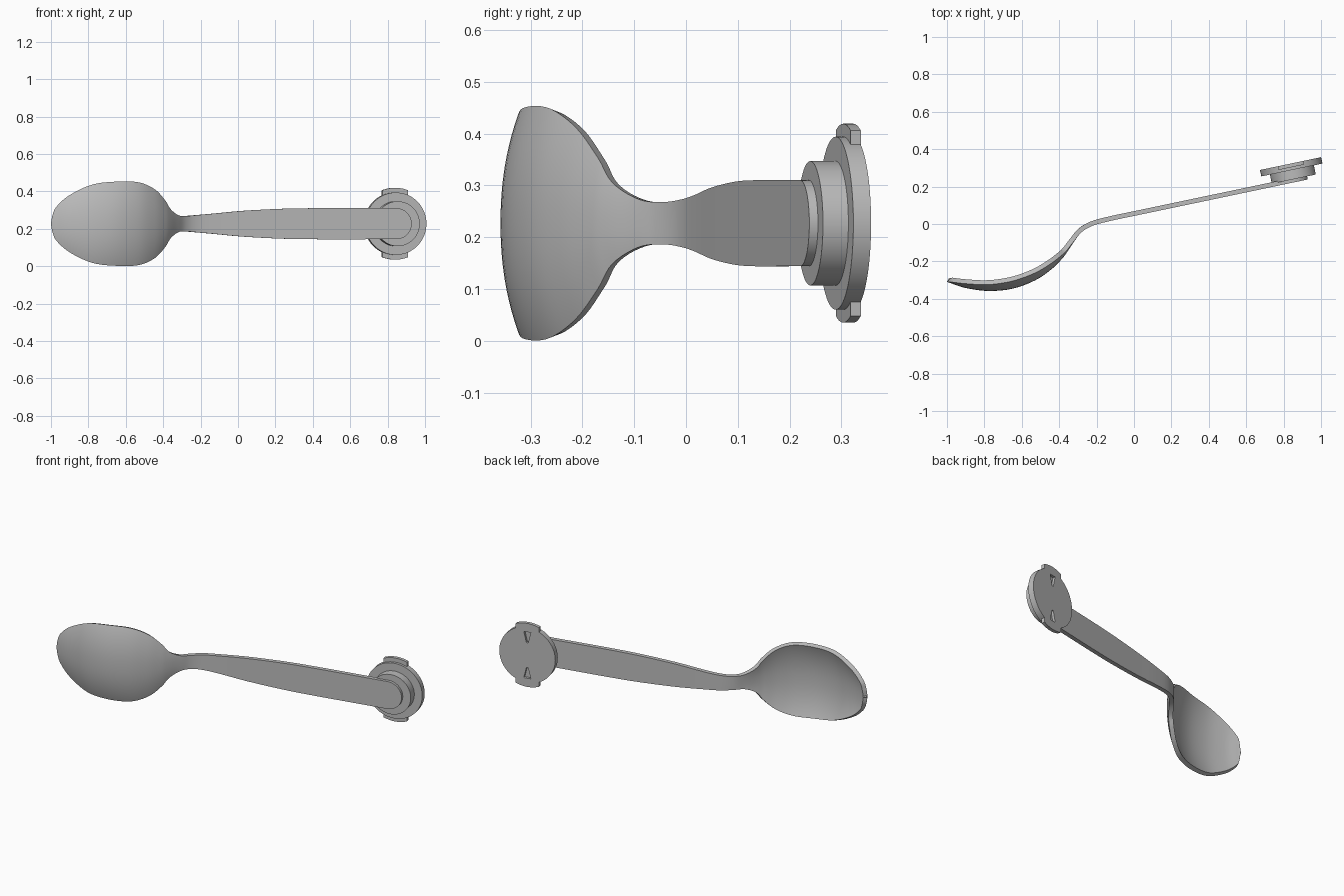
import bpy
import bmesh
import math
from mathutils import Matrix, Vector

cube = bpy.data.objects.get("Cube")
if cube:
    bpy.data.objects.remove(cube, do_unlink=True)

MID_Z = 0.227
SLOPE = math.atan(0.21)      # tilt of the handle in plan
HANDLE_HALF = 0.083
THICK = 0.025

steel = bpy.data.materials.new("plain_grey")
steel.use_nodes = True
grey = (0.5, 0.5, 0.5, 1)
steel.diffuse_color = grey
steel.node_tree.nodes["Principled BSDF"].inputs["Base Color"].default_value = grey


def make_object(name, bm):
    mesh = bpy.data.meshes.new(name)
    bm.to_mesh(mesh)
    bm.free()
    mesh.materials.append(steel)
    obj = bpy.data.objects.new(name, mesh)
    bpy.context.collection.objects.link(obj)
    return obj


def apply_modifiers(obj):
    bpy.context.view_layer.update()
    evaluated = obj.evaluated_get(bpy.context.evaluated_depsgraph_get())
    mesh = bpy.data.meshes.new_from_object(evaluated)
    obj.modifiers.clear()
    obj.data = mesh


def smooth(obj):
    bpy.ops.object.select_all(action="DESELECT")
    obj.select_set(True)
    bpy.context.view_layer.objects.active = obj
    bpy.ops.object.shade_smooth_by_angle(angle=math.radians(35))


def catmull(p0, p1, p2, p3, t):
    return 0.5 * (2 * p1 + (p2 - p0) * t + (2 * p0 - 5 * p1 + 4 * p2 - p3) * t * t
                  + (3 * p1 - p0 - 3 * p2 + p3) * t ** 3)


def handle_front(x):
    return 0.043 + math.tan(SLOPE) * x


# Spoon stations: x, keel y, rim y, half width
bowl = [
    (-1.0, -0.308, -0.308, 0.0), (-0.992, -0.312, -0.309, 0.045),
    (-0.97, -0.32, -0.311, 0.092), (-0.9, -0.342, -0.319, 0.153),
    (-0.78, -0.358, -0.324, 0.209), (-0.65, -0.346, -0.305, 0.225),
    (-0.53, -0.302, -0.262, 0.221), (-0.445, -0.245, -0.212, 0.184),
    (-0.39, -0.192, -0.17, 0.126), (-0.36, -0.154, -0.142, 0.078),
    (-0.32, -0.094, -0.091, 0.046), (-0.28, -0.044, -0.044, 0.041),
    (-0.22, -0.009, -0.009, 0.046),
]
handle = [(-0.12, 0.055), (0.03, 0.069), (0.24, 0.08), (0.42, HANDLE_HALF), (0.65, HANDLE_HALF)]
stations = [Vector(s) for s in bowl]
stations += [Vector((x, handle_front(x), handle_front(x), w)) for x, w in handle]

# Smooth the stations, then finish the handle with a semicircle
rows = []
for i in range(len(stations) - 1):
    a, d = stations[max(i - 1, 0)], stations[min(i + 2, len(stations) - 1)]
    rows += [catmull(a, stations[i], stations[i + 1], d, k / 5) for k in range(5)]
for k in range(17):
    angle = k / 16 * math.pi / 2
    x = 0.846 + HANDLE_HALF * math.sin(angle)
    rows.append(Vector((x, handle_front(x), handle_front(x), HANDLE_HALF * math.cos(angle))))

# Spoon shell: bowl, neck and handle in one skin
ACROSS = 24
bm = bmesh.new()
grid = []
for x, keel, rim, half in rows:
    line = []
    for j in range(ACROSS + 1):
        v = math.sin((j / ACROSS - 0.5) * math.pi)
        line.append(bm.verts.new((x, keel + (rim - keel) * abs(v) ** 2.2, MID_Z + half * v)))
    grid.append(line)
for r0, r1 in zip(grid, grid[1:]):
    for j in range(ACROSS):
        bm.faces.new((r0[j], r1[j], r1[j + 1], r0[j + 1]))
bmesh.ops.remove_doubles(bm, verts=bm.verts, dist=0.0003)
spoon = make_object("spoon_bowl_and_handle", bm)
shell = spoon.modifiers.new("thickness", "SOLIDIFY")
shell.thickness = THICK
shell.offset = -1
apply_modifiers(spoon)
smooth(spoon)

# Frame of the end cap: depth runs from its back face towards the handle
c, s = math.cos(SLOPE), math.sin(SLOPE)
cap_frame = Matrix(((c, 0, s, 0.837), (s, 0, -c, 0.323), (0, 1, 0, MID_Z), (0, 0, 0, 1)))


def prism(name, outline, start, end):
    bm = bmesh.new()
    base = bm.faces.new([bm.verts.new((u, v, start)) for u, v in outline])
    extruded = bmesh.ops.extrude_face_region(bm, geom=[base])["geom"]
    top = [g for g in extruded if isinstance(g, bmesh.types.BMVert)]
    bmesh.ops.translate(bm, verts=top, vec=(0, 0, end - start))
    bmesh.ops.transform(bm, matrix=cap_frame, verts=bm.verts)
    bmesh.ops.recalc_face_normals(bm, faces=bm.faces)
    return make_object(name, bm)


def circle(radius, count=72):
    turns = [2 * math.pi * k / count for k in range(count)]
    return [(radius * math.cos(t), radius * math.sin(t)) for t in turns]


def arc(radius, half, sign):
    steps = [half * (k / 6 - 1) for k in range(13)]
    return [(u, sign * math.sqrt(radius ** 2 - u * u)) for u in steps]


# Stepped round cap behind the handle end
cap = prism("cap_disc", circle(0.167), 0, 0.035)
collar = prism("cap_collar", circle(0.12), 0.035, 0.085)
smooth(collar)

# Locking tabs and wedge-shaped notches, above and below
for side, sign in (("upper", 1), ("lower", -1)):
    tab = prism(side + "_tab", arc(0.192, 0.07, sign) + arc(0.165, 0.07, sign)[::-1], 0, 0.02)
    smooth(tab)
    wedge = [(-0.021, 0.14), (0.021, 0.14), (0.005, 0.075), (-0.005, 0.075)]
    cutter = prism(side + "_notch_cutter", [(u, v * sign) for u, v in wedge], -0.02, 0.015)
    cutter.hide_render = True
    cut = cap.modifiers.new("notch", "BOOLEAN")
    cut.operation = "DIFFERENCE"
    cut.solver = "EXACT"
    cut.object = cutter
    apply_modifiers(cap)
    bpy.data.objects.remove(cutter, do_unlink=True)
smooth(cap)
